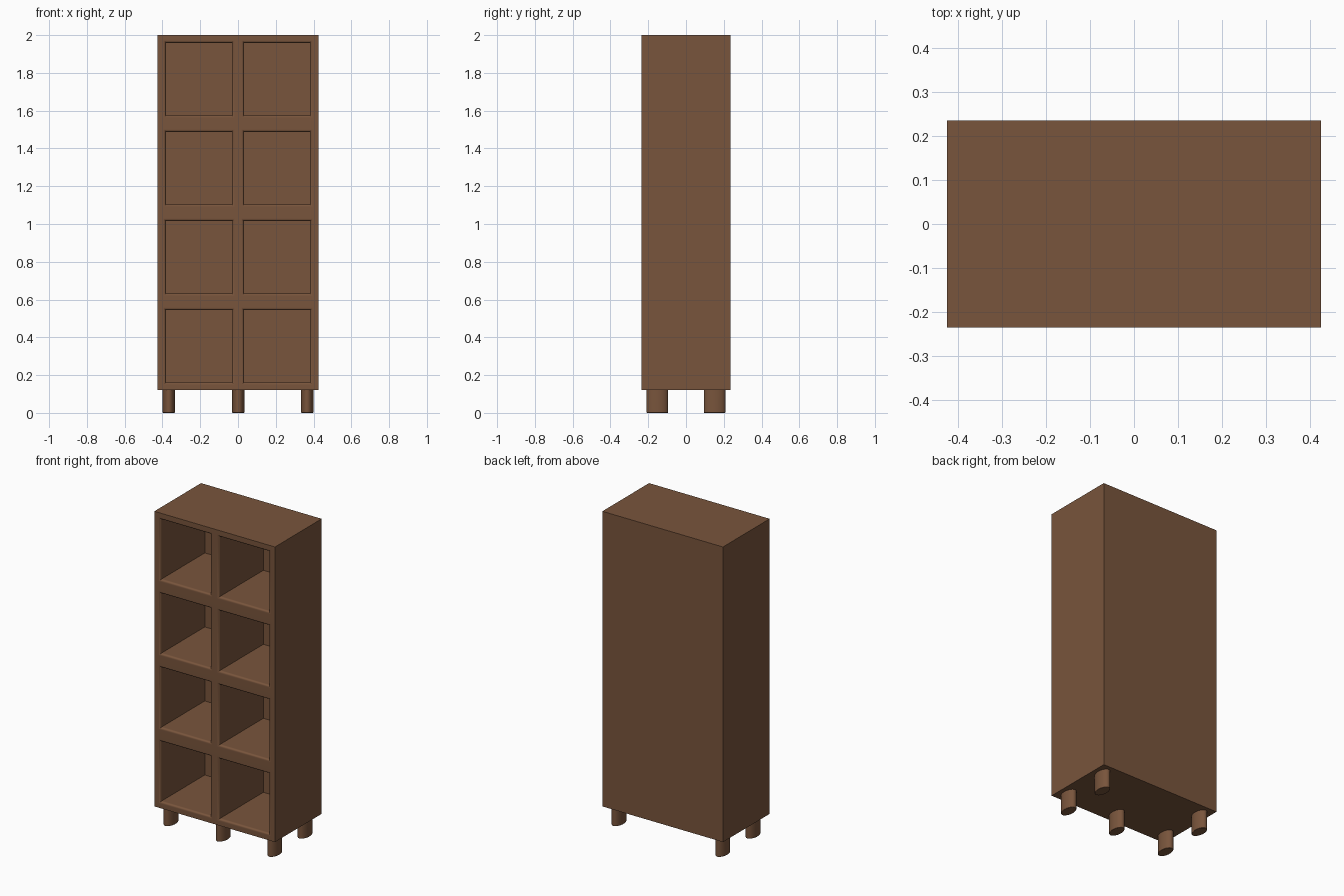
import bpy, bmesh, math
from mathutils import Vector

if "Cube" in bpy.data.objects:
    bpy.data.objects.remove(bpy.data.objects["Cube"])

W, D, Z0, Z1 = 0.85, 0.47, 0.12, 2.0      # cabinet width, depth, underside, top
COLS = [(-0.395, -0.018), (0.018, 0.395)]  # openings across
ROWS = [(0.148 + i * 0.4715, 0.558 + i * 0.4715) for i in range(4)]  # openings up
LIP = 0.014                                # radius of the rounded opening edge
BACK = 0.025                               # back panel thickness

wood = bpy.data.materials.new("brown_wood")
wood.diffuse_color = (0.19, 0.09, 0.045, 1)
wood.use_nodes = True
wood.node_tree.nodes["Principled BSDF"].inputs["Base Color"].default_value = wood.diffuse_color


def finish(bm, name, angle=30):
    mesh = bpy.data.meshes.new(name)
    bmesh.ops.recalc_face_normals(bm, faces=bm.faces)
    bm.to_mesh(mesh)
    bm.free()
    mesh.materials.append(wood)
    ob = bpy.data.objects.new(name, mesh)
    bpy.context.collection.objects.link(ob)
    bpy.ops.object.select_all(action='DESELECT')
    ob.select_set(True)
    bpy.context.view_layer.objects.active = ob
    bpy.ops.object.shade_smooth_by_angle(angle=math.radians(angle))
    ob.modifiers.new("flat_panels", 'WEIGHTED_NORMAL').keep_sharp = True
    return ob


def front_faces(bm):
    return [f for f in bm.faces if f.normal.y < -0.9]


# Cabinet: block whose front is cut into a grid
bm = bmesh.new()
bmesh.ops.create_cube(bm, size=1)
for v in bm.verts:
    v.co = Vector((v.co.x * W, v.co.y * D, (Z0 + Z1) / 2 + v.co.z * (Z1 - Z0)))
bm.normal_update()
cuts = [((x, 0, 0), (1, 0, 0)) for c in COLS for x in c]
cuts += [((0, 0, z), (0, 0, 1)) for r in ROWS for z in r]
for co, no in cuts:
    faces = front_faces(bm)
    geom = set(faces)
    for f in faces:
        geom.update(f.edges)
        geom.update(f.verts)
    bmesh.ops.bisect_plane(bm, geom=list(geom), dist=1e-5, plane_co=co, plane_no=no)
    bm.normal_update()


# Compartments: rounded lip, then straight walls to the back panel
def in_opening(f):
    c = f.calc_center_median()
    return (any(a < c.x < b for a, b in COLS) and any(a < c.z < b for a, b in ROWS))


cells = [f for f in front_faces(bm) if in_opening(f)]
STEPS = 4
ring = [(LIP * math.sin(t), LIP * (1 - math.cos(t)))
        for t in (i * math.pi / 2 / STEPS for i in range(STEPS + 1))]
ring.append((LIP, D - BACK))
for (i0, d0), (i1, d1) in zip(ring, ring[1:]):
    bmesh.ops.inset_individual(bm, faces=cells, thickness=i1 - i0,
                               depth=-(d1 - d0), use_even_offset=True)
    bm.normal_update()
finish(bm, "cabinet")


# Legs: oval posts, four corners plus one at front centre
def leg(name, x, y):
    bm = bmesh.new()
    bmesh.ops.create_cone(bm, cap_ends=True, segments=32, radius1=1, radius2=1, depth=1)
    for v in bm.verts:
        v.co = Vector((x + v.co.x * 0.033, y + v.co.y * 0.058,
                       (v.co.z + 0.5) * (Z0 + 0.005)))
    rim = [e for e in bm.edges if all(v.co.z < 0.001 for v in e.verts)]
    bmesh.ops.bevel(bm, geom=rim, offset=0.004, segments=2, profile=0.5, affect='EDGES')
    finish(bm, name, 50)


for side, x in (("left", -0.366), ("right", 0.366)):
    leg("front_leg_" + side, x, -0.152)
    leg("back_leg_" + side, x, 0.152)
leg("front_leg_centre", 0.002, -0.152)
